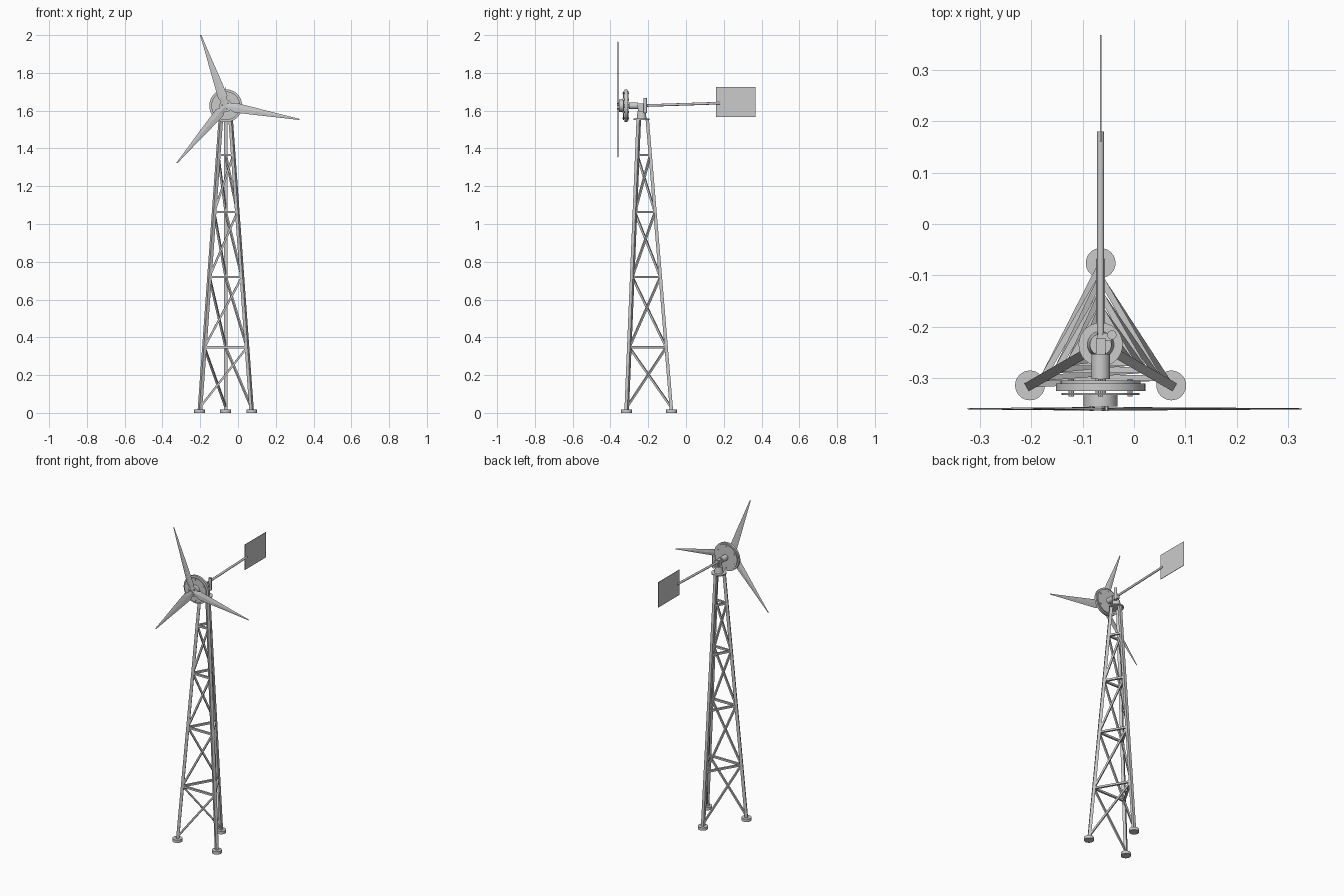
import bpy, bmesh
from math import sin, cos, pi, radians
from mathutils import Vector, Matrix

if "Cube" in bpy.data.objects:
    bpy.data.objects.remove(bpy.data.objects["Cube"])

CX, CY = -0.065, -0.235      # tower axis
HUB_Z = 1.626                # rotor axis height


def finish(name, bm, smooth=False):
    bmesh.ops.recalc_face_normals(bm, faces=bm.faces)
    mesh = bpy.data.meshes.new(name)
    bm.to_mesh(mesh)
    bm.free()
    ob = bpy.data.objects.new(name, mesh)
    bpy.context.collection.objects.link(ob)
    if smooth:
        bpy.ops.object.select_all(action='DESELECT')
        ob.select_set(True)
        bpy.context.view_layer.objects.active = ob
        bpy.ops.object.shade_smooth_by_angle()
    return ob


def rod(name, a, b, r, sides=32, r2=None):
    """Cylinder, cone or square bar running from a to b."""
    a, b = Vector(a), Vector(b)
    d = b - a
    bm = bmesh.new()
    spin = Matrix.Rotation(pi / 4 if sides == 4 else 0, 4, 'Z')
    m = Matrix.Translation((a + b) / 2) @ d.to_track_quat('Z', 'Y').to_matrix().to_4x4() @ spin
    bmesh.ops.create_cone(bm, cap_ends=True, segments=sides, radius1=r,
                          radius2=r if r2 is None else r2, depth=d.length, matrix=m)
    return finish(name, bm, sides > 6)


def box(name, lo, hi):
    lo, hi = Vector(lo), Vector(hi)
    bm = bmesh.new()
    bmesh.ops.create_cube(bm, size=1, matrix=Matrix.Translation((lo + hi) / 2)
                          @ Matrix.Diagonal((*(hi - lo), 1)))
    return finish(name, bm)


# Tower legs, feet, ring bars and one spiralling brace per panel
TOP = 1.555
ANGLES = [radians(a) for a in (90, 210, 330)]


def leg_point(i, z):
    r = 0.159 + (0.030 - 0.159) * z / TOP
    a = ANGLES[i % 3]
    return Vector((CX + r * cos(a), CY + r * sin(a), z))


LEVELS = [0.03, 0.347, 0.72, 1.063, 1.365]
for i in range(3):
    f = leg_point(i, 0)
    rod(f"foot_{i}", f, f + Vector((0, 0, 0.018)), 0.029)
    rod(f"leg_{i}", leg_point(i, 0.01), leg_point(i, TOP), 0.0125, 4)
    for k, z in enumerate(LEVELS[1:]):
        rod(f"ring_bar_{i}_{k}", leg_point(i, z), leg_point(i + 1, z), 0.0085, 4)
        rod(f"brace_{i}_{k}", leg_point(i, LEVELS[k]), leg_point(i + 1, z), 0.0075, 4)

# Tower cap and yaw head
rod("top_plate", (CX, CY, 1.551), (CX, CY, 1.558), 0.043)
rod("yaw_cone", (CX, CY, 1.558), (CX, CY, 1.598), 0.026, 32, 0.021)
box("yaw_head", (CX - 0.009, -0.253, 1.595), (CX + 0.009, -0.222, 1.638))


# Generator parts, along the rotor axis
def axial(name, y0, y1, r, x=0, z=0, sides=48):
    return rod(name, (CX + x, y0, HUB_Z + z), (CX + x, y1, HUB_Z + z), r, sides)


axial("bearing_housing", -0.302, -0.253, 0.018)
axial("main_shaft", -0.350, -0.250, 0.010)
axial("rear_disc", -0.311, -0.305, 0.078)
axial("generator_disc", -0.325, -0.311, 0.087)
axial("front_disc", -0.333, -0.329, 0.076)
axial("hub", -0.356, -0.333, 0.033)
for k in range(6):
    a = k * pi / 3 + pi / 6
    axial(f"stud_{k}", -0.336, -0.302, 0.005, 0.066 * cos(a), 0.066 * sin(a), 12)
for k in range(3):
    a = k * 2 * pi / 3 + radians(49.5)
    axial(f"hub_bolt_{k}", -0.364, -0.354, 0.004, 0.018 * cos(a), 0.018 * sin(a), 12)


# Blades: radius, trailing edge, leading edge, twist in degrees, half thickness
SECTIONS = [(0.004, -0.006, 0.006, 8, 0.003), (0.05, -0.027, 0.025, 8, 0.003),
            (0.16, -0.020, 0.018, 5, 0.0025), (0.28, -0.011, 0.010, 3, 0.002),
            (0.398, -0.003, 0.003, 1, 0.001)]
for k, deg in enumerate((109.5, 229.5, -10.5)):
    bm = bmesh.new()
    rings = []
    for r, t, l, tw, th in SECTIONS:
        mid, w = (t + l) / 2, radians(tw)
        rings.append([bm.verts.new((r, -0.360 + u * sin(w) + v * cos(w), u * cos(w) - v * sin(w)))
                      for u, v in ((t, 0), (mid, -th), (l, 0), (mid, th))])
    for p, q in zip(rings, rings[1:]):
        for j in range(4):
            bm.faces.new((p[j], p[(j + 1) % 4], q[(j + 1) % 4], q[j]))
    bm.faces.new(rings[0])
    bm.faces.new(rings[-1])
    bmesh.ops.transform(bm, verts=bm.verts, matrix=Matrix.Translation((CX, 0, HUB_Z))
                        @ Matrix.Rotation(-radians(deg), 4, 'Y'))
    finish(f"blade_{k}", bm)

# Tail: hinge post, bracket, boom and vane
rod("tail_hinge_post", (-0.043, -0.216, 1.588), (-0.043, -0.216, 1.666), 0.009)
box("hinge_bracket", (CX - 0.006, -0.228, 1.604), (-0.043, -0.212, 1.632))
rod("tail_boom", (CX, -0.216, 1.627), (CX, 0.18, 1.640), 0.0068)
box("tail_vane", (CX - 0.0015, 0.160, 1.566), (CX + 0.0015, 0.368, 1.725))
